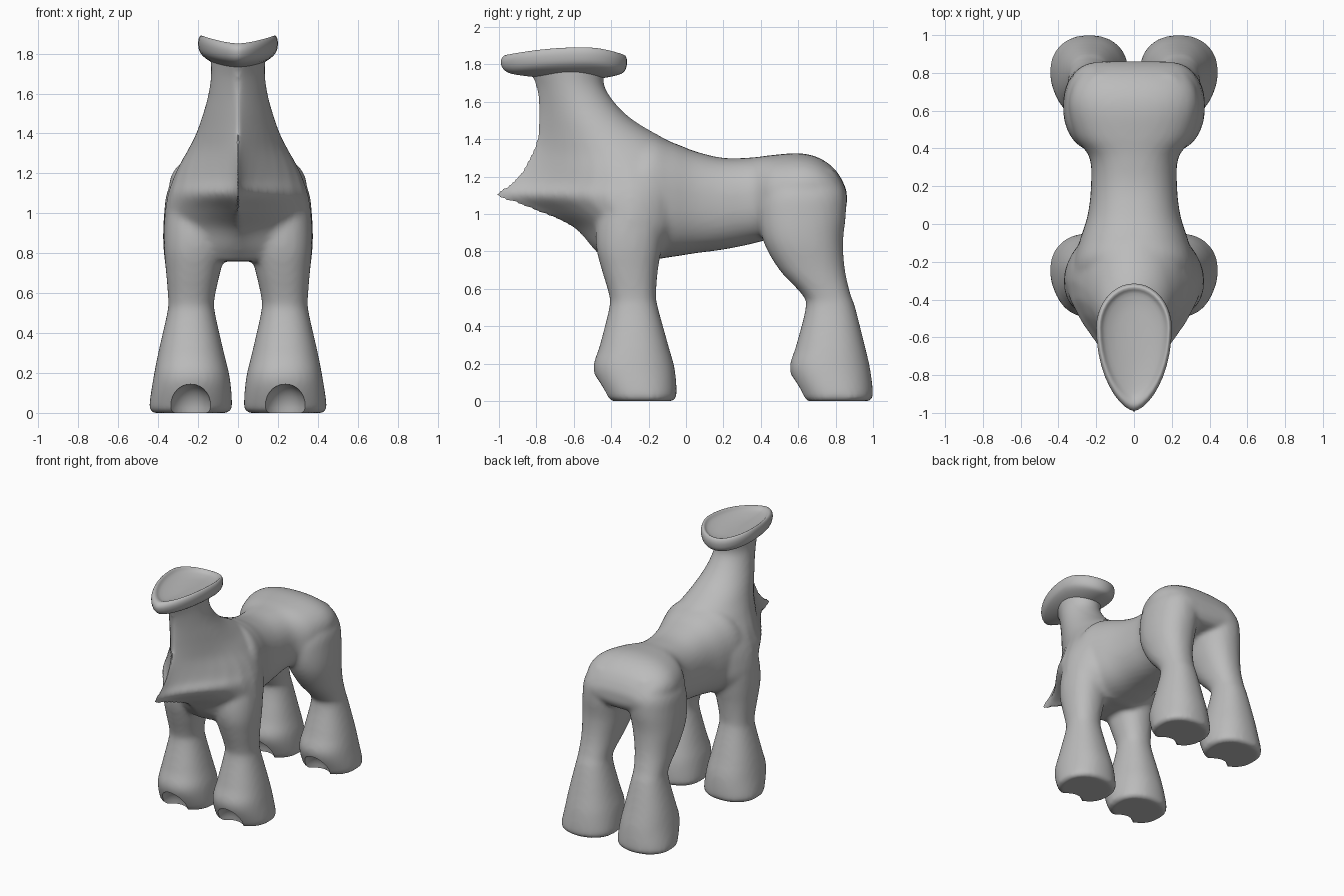
import bpy, bmesh
from math import sin, cos, pi

if "Cube" in bpy.data.objects:
    bpy.data.objects.remove(bpy.data.objects["Cube"])

grey = bpy.data.materials.new("plain_grey")
grey.use_nodes = True
grey.diffuse_color = (0.5, 0.5, 0.5, 1)
grey.node_tree.nodes["Principled BSDF"].inputs["Base Color"].default_value = (0.5, 0.5, 0.5, 1)

N = 40
ANGLES = [2 * pi * i / N for i in range(N)]


def power(v, p):
    return (1 if v >= 0 else -1) * abs(v) ** p


def loft(bm, rings):
    """Skin a list of equal-length rings and cap both ends."""
    loops = [[bm.verts.new(p) for p in ring] for ring in rings]
    for a, b in zip(loops, loops[1:]):
        for i in range(N):
            j = (i + 1) % N
            bm.faces.new((a[i], a[j], b[j], b[i]))
    bm.faces.new(loops[0][::-1])
    bm.faces.new(loops[-1])


def smooth_rows(rows, steps=5):
    """Catmull-Rom interpolation between table rows."""
    out = []
    for i in range(len(rows) - 1):
        p0, p1 = rows[max(i - 1, 0)], rows[i]
        p2, p3 = rows[i + 1], rows[min(i + 2, len(rows) - 1)]
        for s in range(steps):
            t = s / steps
            out.append([b + 0.5 * t * (c - a + t * (2 * a - 5 * b + 4 * c - d
                        + t * (3 * (b - c) + d - a)))
                        for a, b, c, d in zip(p0, p1, p2, p3)])
    return out + [list(rows[-1])]


def add_object(name, bm):
    bmesh.ops.recalc_face_normals(bm, faces=bm.faces)
    mesh = bpy.data.meshes.new(name)
    bm.to_mesh(mesh)
    bm.free()
    mesh.materials.append(grey)
    ob = bpy.data.objects.new(name, mesh)
    bpy.context.collection.objects.link(ob)
    return ob


def finish(ob, angle=0.7):
    bpy.ops.object.select_all(action="DESELECT")
    ob.select_set(True)
    bpy.context.view_layer.objects.active = ob
    for mod in list(ob.modifiers):
        bpy.ops.object.modifier_apply(modifier=mod.name)
    bpy.ops.object.shade_smooth_by_angle(angle=angle)


body = bmesh.new()

# Neck and chest: height, front y, widest y, back y, half width, front sharpness
neck = [
    (0.76, -0.44, -0.30, -0.14, 0.30, 0.6),
    (0.82, -0.50, -0.30, -0.08, 0.36, 0.8),
    (0.93, -0.61, -0.30, 0.00, 0.37, 1.2),
    (1.02, -0.82, -0.30, 0.02, 0.365, 1.7),
    (1.10, -1.03, -0.30, 0.04, 0.35, 2.0),
    (1.16, -0.95, -0.30, 0.05, 0.33, 1.8),
    (1.23, -0.885, -0.31, 0.05, 0.30, 1.5),
    (1.32, -0.83, -0.35, 0.03, 0.25, 1.2),
    (1.40, -0.80, -0.42, -0.11, 0.21, 1.0),
    (1.50, -0.79, -0.50, -0.28, 0.175, 0.9),
    (1.60, -0.79, -0.56, -0.385, 0.148, 0.8),
    (1.70, -0.81, -0.60, -0.44, 0.135, 0.8),
    (1.80, -0.86, -0.60, -0.42, 0.14, 0.8),
]
rings = []
for z, y0, yc, y1, w, k in smooth_rows(neck):
    ring = []
    for a in ANGLES:
        s, c = sin(a), cos(a)
        if s < 0:
            x, y = power(c, 1) and power(c, 0) * w * max(cos(pi / 2 * s), 0) ** k, yc + (yc - y0) * s
        else:
            x, y = w * c, yc + (y1 - yc) * s
        ring.append((x, y, z))
    rings.append(ring)
loft(body, rings)

# Barrel and rump: y, bottom, top, half width
barrel = [
    (-0.34, 0.82, 1.30, 0.33), (-0.20, 0.76, 1.41, 0.32), (-0.08, 0.77, 1.385, 0.285),
    (0.05, 0.79, 1.335, 0.245), (0.20, 0.81, 1.30, 0.228), (0.35, 0.84, 1.302, 0.235),
    (0.46, 0.87, 1.315, 0.31), (0.60, 0.91, 1.325, 0.345), (0.70, 0.95, 1.305, 0.335),
    (0.78, 0.97, 1.255, 0.30), (0.83, 0.99, 1.19, 0.26), (0.86, 1.04, 1.12, 0.20),
]
loft(body, [[(w * power(cos(a), 0.85), y, (lo + hi) / 2 + (hi - lo) / 2 * power(sin(a), 0.85))
             for a in ANGLES] for y, lo, hi, w in smooth_rows(barrel)])

# Legs: height, front y, back y, inner x, outer x
front_leg = [
    (0.00, -0.41, -0.07, 0.05, 0.43), (0.03, -0.44, -0.05, 0.03, 0.445),
    (0.17, -0.495, -0.06, 0.04, 0.425), (0.30, -0.46, -0.095, 0.07, 0.40),
    (0.50, -0.41, -0.15, 0.115, 0.355), (0.57, -0.412, -0.16, 0.118, 0.35),
    (0.70, -0.45, -0.15, 0.09, 0.36), (0.82, -0.48, -0.13, 0.06, 0.37),
    (0.95, -0.48, -0.11, 0.03, 0.367), (1.10, -0.45, -0.11, 0.03, 0.345),
    (1.22, -0.40, -0.16, 0.06, 0.29),
]
hind_leg = [
    (0.00, 0.63, 0.98, 0.05, 0.43), (0.03, 0.61, 1.00, 0.03, 0.445),
    (0.17, 0.555, 0.985, 0.04, 0.425), (0.30, 0.59, 0.955, 0.07, 0.40),
    (0.50, 0.64, 0.905, 0.115, 0.355), (0.57, 0.62, 0.88, 0.118, 0.35),
    (0.70, 0.50, 0.85, 0.09, 0.36), (0.85, 0.415, 0.84, 0.05, 0.375),
    (1.00, 0.385, 0.855, 0.02, 0.37), (1.12, 0.40, 0.85, 0.01, 0.35),
    (1.24, 0.46, 0.79, 0.05, 0.27),
]
for leg in (front_leg, hind_leg):
    for side in (-1, 1):
        loft(body, [[(side * ((x0 + x1) / 2 + (x1 - x0) / 2 * power(cos(a), 0.9)),
                      (y0 + y1) / 2 + (y1 - y0) / 2 * power(sin(a), 0.9), z)
                     for a in ANGLES] for z, y0, y1, x0, x1 in smooth_rows(leg)])

# Fuse the parts into one soft skin
torso = add_object("body_and_legs", body)
remesh = torso.modifiers.new("fuse", "REMESH")
remesh.mode = "VOXEL"
remesh.voxel_size = 0.016
soften = torso.modifiers.new("soften", "SMOOTH")
soften.factor = 0.5
soften.iterations = 7

# Hollows in the front of the hooves
notch = bmesh.new()
for side in (-1, 1):
    for y in (-0.475, 0.575):
        ball = bmesh.ops.create_uvsphere(notch, u_segments=32, v_segments=16, radius=1)
        for v in ball["verts"]:
            v.co = (side * 0.237 + v.co.x * 0.115, y + v.co.y * 0.125, v.co.z * 0.145)
cutter = add_object("hoof_notch_cutter", notch)
cutter.hide_render = True
cut = torso.modifiers.new("notch", "BOOLEAN")
cut.operation = "DIFFERENCE"
cut.solver = "EXACT"
cut.object = cutter
finish(torso)
bpy.data.objects.remove(cutter)

# Head: a leaf-shaped saddle with a rounded rim and a shallow hollow
head = bmesh.new()
MID = -0.55
profile = [(0.45, -0.10), (0.68, -0.085), (0.88, -0.065), (0.97, -0.04), (1.0, -0.005),
           (0.985, 0.02), (0.94, 0.035), (0.88, 0.033), (0.78, 0.015), (0.5, 0.0), (0.15, -0.005)]
rings = []
for scale, dz in smooth_rows(profile, 3):
    ring = []
    for a in ANGLES:
        s, c = sin(a), cos(a)
        width = 0.2 * power(c, 1.0 if s > 0 else 1.25)
        length = 0.235 if s > 0 else 0.44
        rim = 1.815 + 0.04 * c * c
        blend = min(1, scale * 1.1) ** 2
        ring.append((width * scale, MID + length * s * scale,
                     1.83 + (rim - 1.83) * blend + dz))
    rings.append(ring)
loft(head, rings)
finish(add_object("head", head), 1.0)
